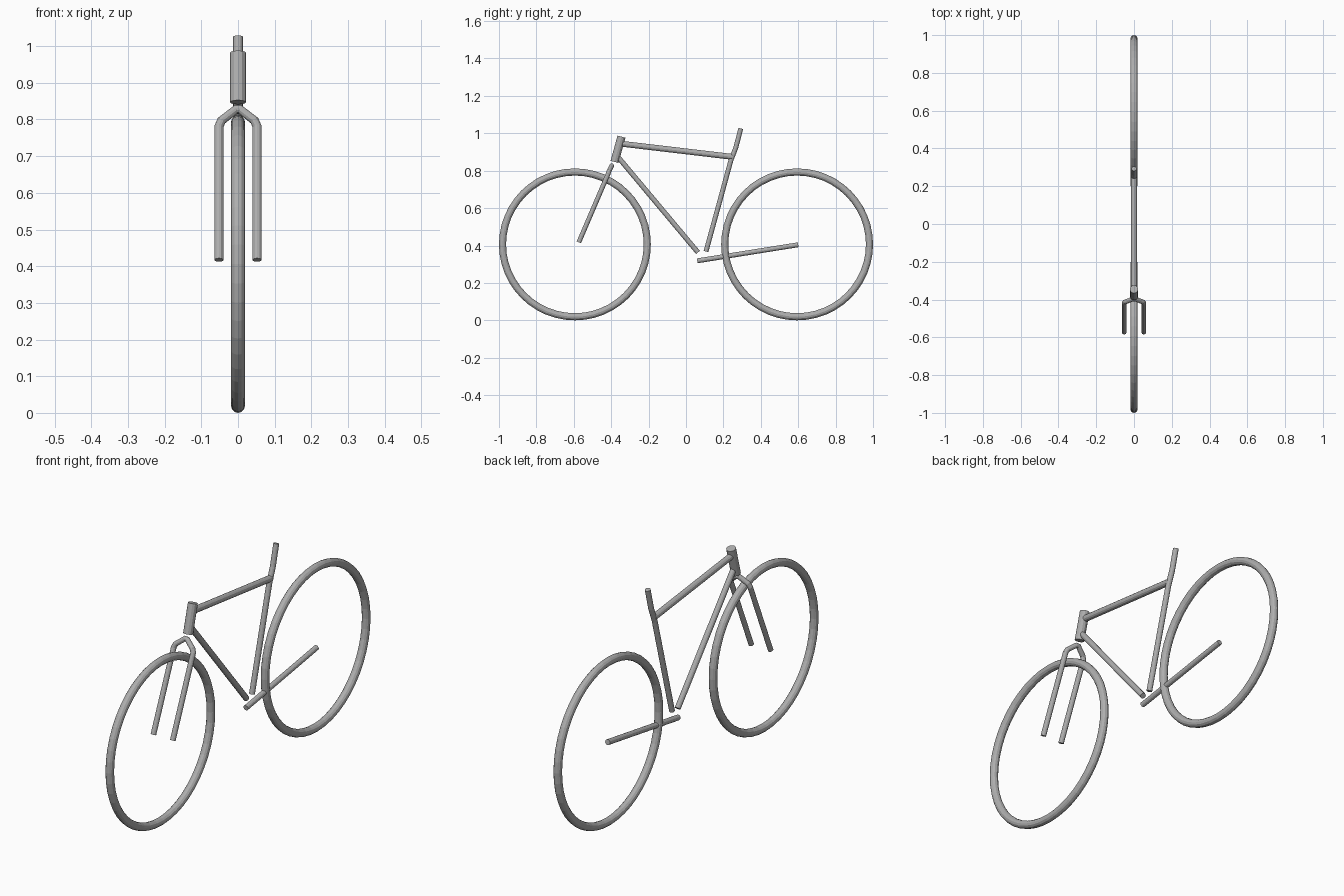
import bpy

if "Cube" in bpy.data.objects:
    bpy.data.objects.remove(bpy.data.objects["Cube"])

grey = bpy.data.materials.new("frame_grey")
grey.diffuse_color = (0.42, 0.42, 0.42, 1.0)
grey.use_nodes = True
grey.node_tree.nodes["Principled BSDF"].inputs["Base Color"].default_value = grey.diffuse_color


def tube(name, points, radius):
    """Round capped bar swept along a polyline."""
    curve = bpy.data.curves.new(name, 'CURVE')
    curve.dimensions = '3D'
    curve.bevel_depth = radius
    curve.bevel_resolution = 4
    curve.use_fill_caps = True
    spline = curve.splines.new('POLY')
    spline.points.add(len(points) - 1)
    for p, co in zip(spline.points, points):
        p.co = (*co, 1.0)
    spline.use_smooth = False
    ob = bpy.data.objects.new(name, curve)
    bpy.context.collection.objects.link(ob)
    curve.materials.append(grey)
    bpy.ops.object.select_all(action='DESELECT')
    ob.select_set(True)
    bpy.context.view_layer.objects.active = ob
    bpy.ops.object.convert(target='MESH')


# Wheels
for name, y in (("front_wheel", -0.594), ("rear_wheel", 0.594)):
    bpy.ops.mesh.primitive_torus_add(
        major_segments=48, minor_segments=12,
        major_radius=0.387, minor_radius=0.019,
        location=(0, y, 0.406), rotation=(0, 1.5707963, 0))
    wheel = bpy.context.object
    wheel.name = name
    wheel.data.materials.append(grey)

# Fork: one bar, up one leg, over the crown and down the other
leg = [(0.052, -0.573, 0.417), (0.052, -0.417, 0.781),
       (0.045, -0.412, 0.797), (0.006, -0.397, 0.827)]
fork = leg + [(-x, y, z) for x, y, z in reversed(leg)]
tube("fork", fork, 0.0125)

# Frame
tube("head_tube", [(0, -0.382, 0.847), (0, -0.345, 0.982)], 0.022)
tube("top_tube", [(0, -0.345, 0.944), (0, 0.248, 0.874)], 0.0155)
tube("down_tube", [(0, -0.366, 0.876), (0, 0.064, 0.363)], 0.0135)
tube("seat_tube", [(0, 0.107, 0.368), (0, 0.240, 0.855),
                   (0, 0.267, 0.925), (0, 0.293, 1.026)], 0.0130)
tube("chain_stay", [(0, 0.060, 0.318), (0, 0.600, 0.404)], 0.0130)
